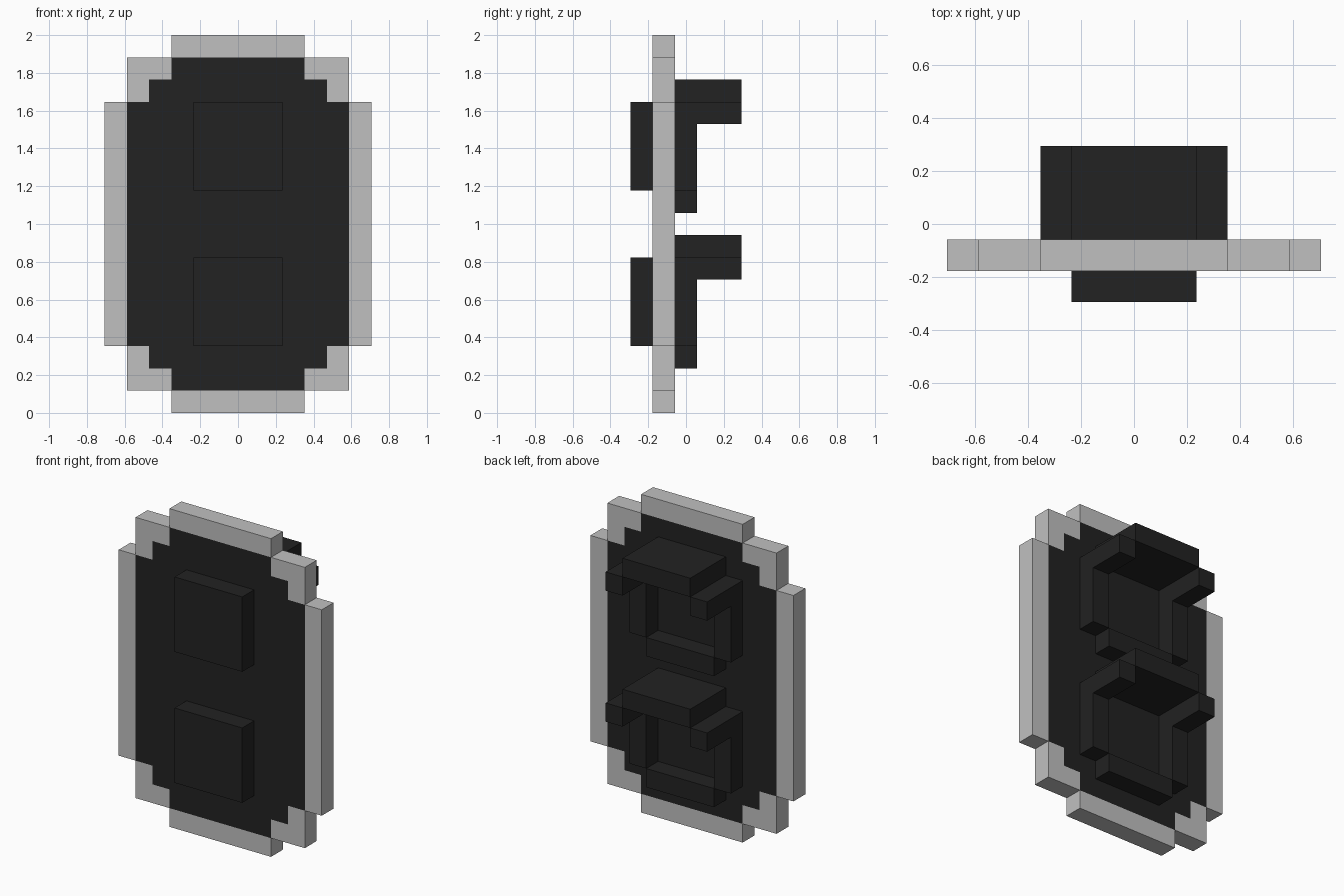
import bpy
import bmesh
import math
from mathutils import Matrix

U = 2 / 17  # one block unit; the panel is 17 units tall

cube = bpy.data.objects.get("Cube")
if cube:
    bpy.data.objects.remove(cube, do_unlink=True)


def make_material(name, value):
    mat = bpy.data.materials.new(name)
    mat.use_nodes = True
    color = (value, value, value, 1)
    mat.diffuse_color = color
    bsdf = next(n for n in mat.node_tree.nodes if n.type == "BSDF_PRINCIPLED")
    bsdf.inputs["Base Color"].default_value = color
    return mat


grey = make_material("light grey", 0.53)
black = make_material("soft black", 0.016)


def add_object(name, bm, mats):
    """Scale from block units and link a finished bmesh."""
    bmesh.ops.scale(bm, vec=(U, U, U), verts=bm.verts)
    mesh = bpy.data.meshes.new(name)
    bm.to_mesh(mesh)
    bm.free()
    for mat in mats:
        mesh.materials.append(mat)
    obj = bpy.data.objects.new(name, mesh)
    bpy.context.collection.objects.link(obj)
    return obj


def extrude_profile(name, profile, x0, x1):
    """Extrude a (y, z) profile along x."""
    bm = bmesh.new()
    ends = [[bm.verts.new((x, y, z)) for y, z in profile] for x in (x0, x1)]
    for end in ends:
        bm.faces.new(end)
    for i in range(len(profile)):
        j = (i + 1) % len(profile)
        bm.faces.new((ends[0][i], ends[0][j], ends[1][j], ends[1][i]))
    bmesh.ops.recalc_face_normals(bm, faces=bm.faces)
    return add_object(name, bm, [black])


def box(name, half_width, y0, y1, z0, z1):
    profile = [(y0, z0), (y1, z0), (y1, z1), (y0, z1)]
    return extrude_profile(name, profile, -half_width, half_width)


# Stepped panel: half widths of the outline and of its dark centre,
# listed by row inward from the top and bottom ends
OUTER = [3, 5, 5]
INNER = [0, 3, 4]

bm = bmesh.new()
bmesh.ops.create_grid(bm, x_segments=12, y_segments=17, size=0.5)
bmesh.ops.scale(bm, vec=(12, 17, 1), verts=bm.verts)
bmesh.ops.rotate(bm, matrix=Matrix.Rotation(math.pi / 2, 3, "X"), verts=bm.verts)
bmesh.ops.translate(bm, vec=(0, -1.5, 8.5), verts=bm.verts)
outside = []
for face in bm.faces:
    center = face.calc_center_median()
    row = int(8.5 - abs(center.z - 8.5) + 0.1)
    outer, inner = (OUTER[row], INNER[row]) if row < len(OUTER) else (6, 5)
    if abs(center.x) > outer:
        outside.append(face)
    face.material_index = 1 if abs(center.x) < inner else 0
bmesh.ops.delete(bm, geom=outside, context="FACES")
bmesh.ops.dissolve_limit(bm, angle_limit=0.01, verts=bm.verts, edges=bm.edges,
                         delimit={"MATERIAL"})
panel = add_object("panel", bm, [grey, black])
thickness = panel.modifiers.new("thickness", "SOLIDIFY")
thickness.thickness = U
thickness.offset = -1

# Two lamps: raised lens in front, hooded housing ring behind
for label, base in (("lower", 2), ("upper", 9)):
    box(f"{label}_lens", 2, -2.5, -1.5, base + 1, base + 5)
    box(f"{label}_hood_top", 2, -0.5, 2.5, base + 5, base + 6)
    box(f"{label}_ring_bottom", 2, -0.5, 0.5, base, base + 1)
    bracket = [(-0.5, base + 1), (0.5, base + 1), (0.5, base + 4),
               (2.5, base + 4), (2.5, base + 5), (-0.5, base + 5)]
    for side, sign in (("left", 1), ("right", -1)):
        extrude_profile(f"{label}_{side}_bracket", bracket, 2 * sign, 3 * sign)
